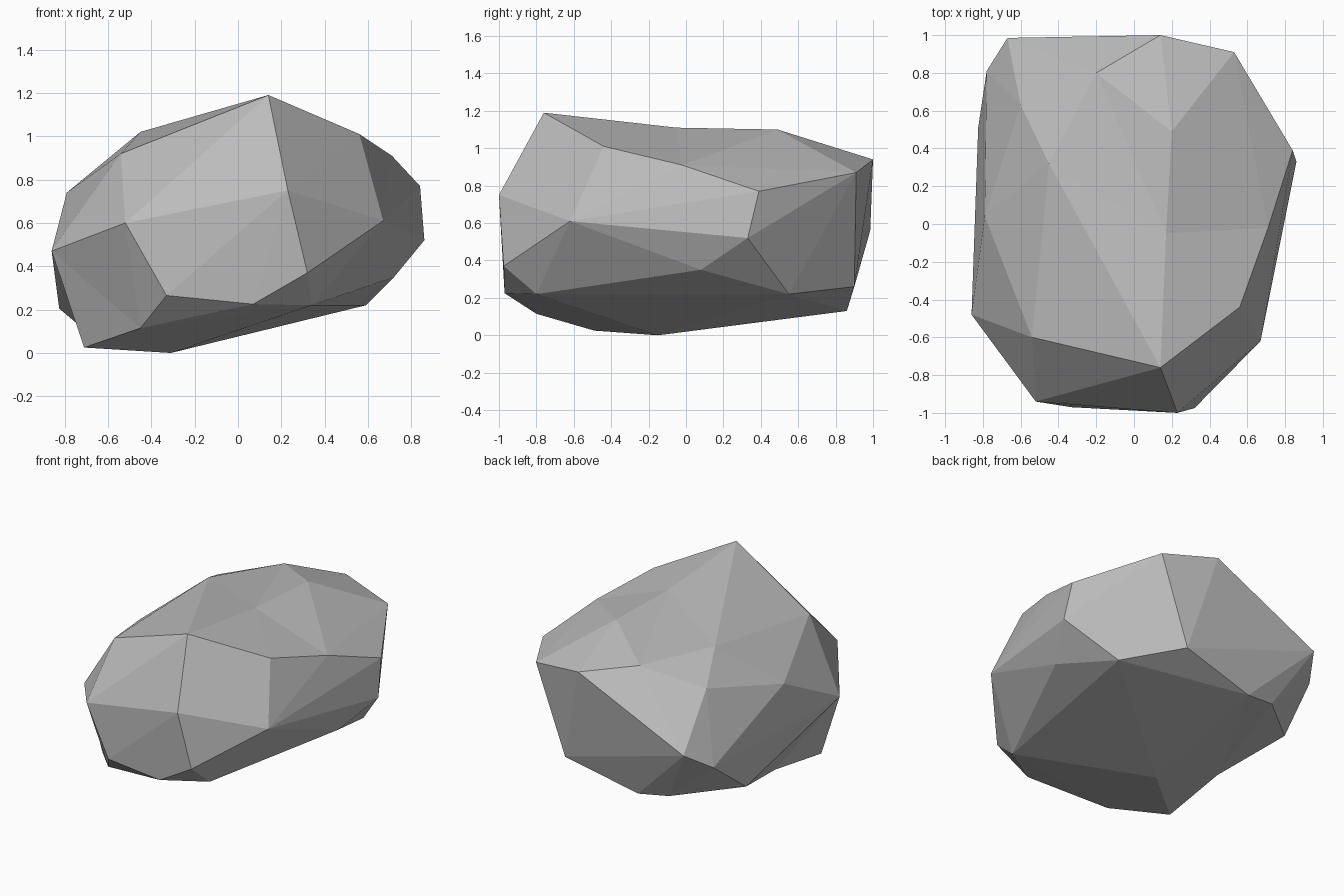
import bpy
import bmesh
from mathutils import Vector

# Remove the default cube only
default_cube = bpy.data.objects.get("Cube")
if default_cube:
    bpy.data.objects.remove(default_cube, do_unlink=True)


def make_material(name, colour):
    material = bpy.data.materials.new(name)
    material.use_nodes = True
    material.diffuse_color = colour
    shader = next(n for n in material.node_tree.nodes if n.type == "BSDF_PRINCIPLED")
    shader.inputs["Base Color"].default_value = colour
    return material


# Corners of the boulder, grouped by the side they shape
crown = [(0.14, -0.76, 1.19), (-0.54, -0.60, 0.92), (-0.45, 0.32, 1.02),
         (0.20, 0.49, 1.10), (0.56, -0.44, 1.01), (-0.20, 0.80, 1.00),
         (-0.60, 0.63, 0.88)]
left_side = [(0.71, -0.02, 0.91), (0.84, 0.39, 0.77), (0.86, 0.33, 0.52),
             (0.67, -0.62, 0.61), (0.72, 0.08, 0.35)]
front_side = [(0.23, -1.00, 0.75), (0.32, -0.975, 0.37), (0.07, -0.97, 0.225),
              (-0.33, -0.97, 0.265), (-0.52, -0.94, 0.60)]
right_side = [(-0.86, -0.48, 0.47), (-0.79, 0.04, 0.74), (-0.78, 0.81, 0.44),
              (-0.825, 0.51, 0.205)]
back_side = [(0.53, 0.91, 0.87), (0.14, 1.00, 0.94), (-0.67, 0.985, 0.56),
             (0.31, 0.90, 0.26)]
underside = [(0.59, 0.55, 0.22), (0.34, -0.80, 0.22), (-0.71, -0.49, 0.025),
             (-0.31, -0.15, 0.0), (-0.23, 0.86, 0.13), (-0.45, 0.83, 0.16)]

# Shallow hollows: corner position, and the push that keeps it on the hull
hollows = [((0.17, -0.05, 1.11), (0, 0, 0.06)),
           ((-0.695, 0.0, 0.095), (-0.12, 0, -0.01)),
           ((-0.45, -0.80, 0.115), (-0.01, -0.02, -0.02))]


def build_boulder(name, corners, dents, material):
    """Wrap the corners in a faceted skin, then sink the hollows into it."""
    bm = bmesh.new()
    for corner in corners:
        bm.verts.new(corner)
    sunk = []
    for place, push in dents:
        sunk.append((bm.verts.new(Vector(place) + Vector(push)), Vector(place)))
    bmesh.ops.convex_hull(bm, input=bm.verts[:])
    loose = [v for v in bm.verts if not v.link_faces]
    bmesh.ops.delete(bm, geom=loose, context="VERTS")
    for vert, place in sunk:
        if vert.is_valid:
            vert.co = place
    bmesh.ops.recalc_face_normals(bm, faces=bm.faces[:])

    mesh = bpy.data.meshes.new(name)
    bm.to_mesh(mesh)
    bm.free()
    mesh.materials.append(material)
    boulder = bpy.data.objects.new(name, mesh)
    bpy.context.collection.objects.link(boulder)
    return boulder


stone_grey = make_material("stone_grey", (0.5, 0.5, 0.5, 1.0))
all_corners = crown + left_side + front_side + right_side + back_side + underside
build_boulder("boulder", all_corners, hollows, stone_grey)
